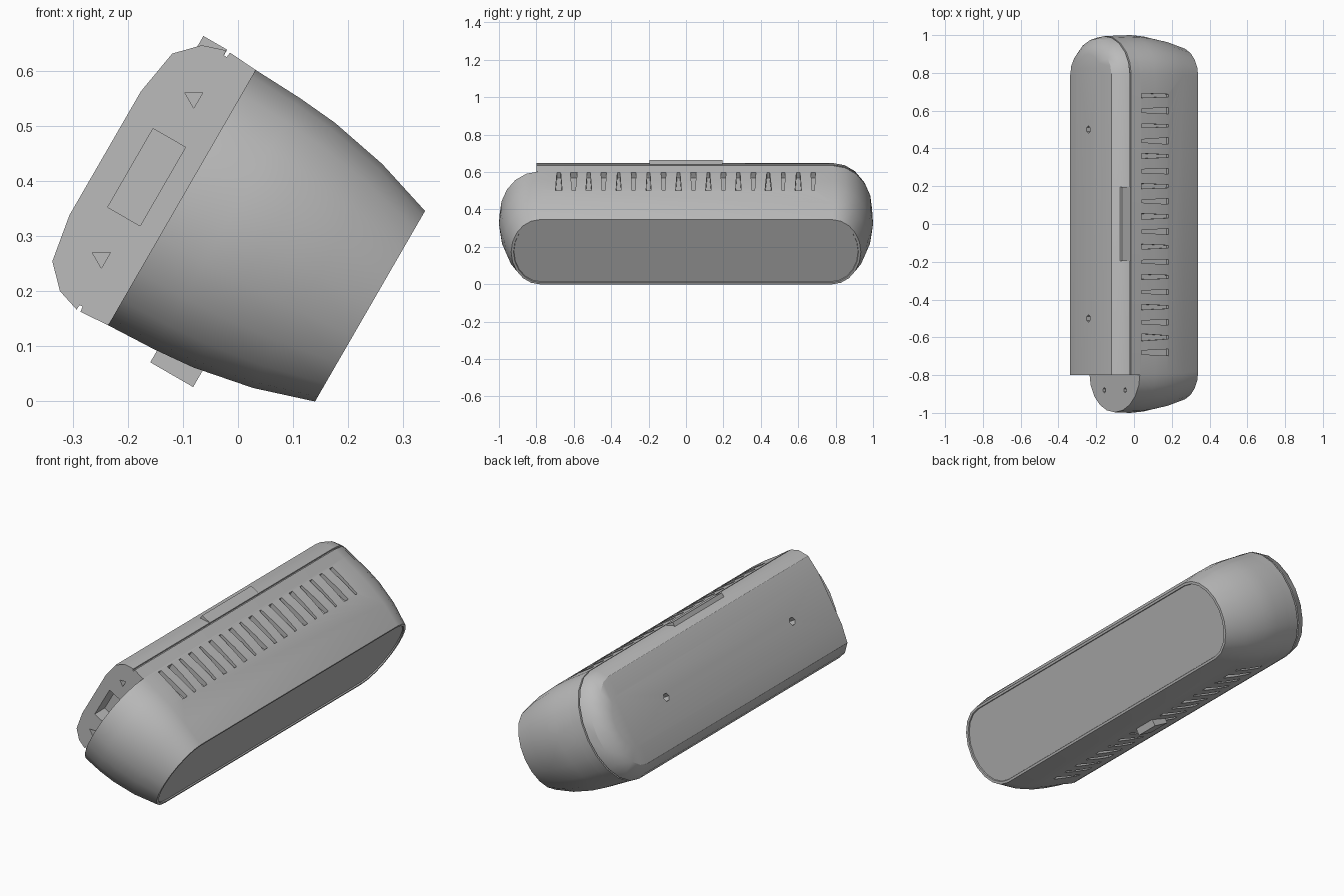
import bpy, bmesh, math, random
from mathutils import Matrix, Vector

random.seed(4)
if "Cube" in bpy.data.objects:
    bpy.data.objects.remove(bpy.data.objects["Cube"])

grey = bpy.data.materials.new("plain_grey")
grey.use_nodes = True
colour = (0.5, 0.5, 0.5, 1)
grey.diffuse_color = colour
grey.node_tree.nodes["Principled BSDF"].inputs["Base Color"].default_value = colour

# The case is modelled upright (x width, y length, z depth), then leaned over
LEAN = Matrix.Translation((0.24, 0, 0.1725)) @ Matrix.Rotation(math.radians(-60), 4, 'Y')
ARC = 10


def finish(bm, name):
    bmesh.ops.recalc_face_normals(bm, faces=bm.faces)
    mesh = bpy.data.meshes.new(name)
    bm.to_mesh(mesh)
    bm.free()
    mesh.materials.append(grey)
    obj = bpy.data.objects.new(name, mesh)
    bpy.context.collection.objects.link(obj)
    return obj


def outline(half_width, straight, length, flat_front=None):
    """Rounded-end plan; the front end can be cut off flat."""
    def end(sign):
        return [(sign * half_width * math.cos(math.pi * i / ARC),
                 sign * (straight + (length - straight) * math.sin(math.pi * i / ARC)))
                for i in range(ARC + 1)]
    if flat_front is None:
        return end(1) + end(-1)
    return end(1) + [(-half_width, flat_front), (half_width, flat_front)]


def loft(name, sections, flat_front=None):
    bm = bmesh.new()
    rings = []
    for z, half_width, straight, length in sections:
        pts = outline(half_width, straight, length, flat_front)
        rings.append([bm.verts.new((x, y, z)) for x, y in pts])
    for low, high in zip(rings, rings[1:]):
        for i in range(len(low)):
            j = (i + 1) % len(low)
            bm.faces.new((low[i], low[j], high[j], high[i]))
    bm.faces.new(rings[0])
    bm.faces.new(rings[-1])
    return finish(bm, name)


def add_box(bm, centre, size, taper=1.0):
    """Box whose y thickness is scaled by taper at its upper end."""
    made = bmesh.ops.create_cube(bm, size=1)["verts"]
    for v in made:
        if v.co.z > 0:
            v.co.y *= taper
        v.co = Vector(centre) + Vector(a * b for a, b in zip(v.co, size))


def add_pin(bm, centre, radius, depth, axis=None, sides=6):
    turn = Matrix.Rotation(math.pi / 2, 4, axis) if axis else Matrix.Identity(4)
    bmesh.ops.create_cone(bm, cap_ends=True, segments=sides, radius1=radius,
                          radius2=radius, depth=depth,
                          matrix=Matrix.Translation(centre) @ turn)


def carve(target, bm):
    cutter = finish(bm, "cutter")
    cutter.hide_render = True
    mod = target.modifiers.new("carve", 'BOOLEAN')
    mod.operation = 'DIFFERENCE'
    mod.solver = 'EXACT'
    mod.object = cutter
    bpy.context.view_layer.objects.active = target
    bpy.ops.object.modifier_apply(modifier=mod.name)
    bpy.data.objects.remove(cutter)


# Base shell: z, half width, straight half length, full half length
base = loft("base_shell", [
    (0.006, 0.180, 0.77, 0.91), (0.006, 0.187, 0.775, 0.92),
    (0.0, 0.189, 0.775, 0.922), (0.0, 0.200, 0.78, 0.935),
    (0.11, 0.235, 0.79, 0.970), (0.2225, 0.257, 0.79, 0.993),
    (0.30, 0.264, 0.79, 1.0), (0.395, 0.268, 0.79, 0.997)])

# Lid with a seam groove, crowned top and flat front
lid = loft("lid_shell", [
    (0.395, 0.268, 0.79, 0.997), (0.451, 0.272, 0.79, 0.995),
    (0.452, 0.262, 0.785, 0.985), (0.458, 0.262, 0.785, 0.985),
    (0.459, 0.272, 0.79, 0.995), (0.502, 0.258, 0.79, 0.982),
    (0.541, 0.218, 0.79, 0.94), (0.556, 0.130, 0.79, 0.90)], -0.8)

# Ventilation slits along both sides, and screw holes in the front ledge
cut = bmesh.new()
for side in (-1, 1):
    for i in range(18):
        y = (i - 8.5) * 0.08
        if i % 2:
            wide, taper = random.uniform(0.012, 0.018), random.uniform(1.5, 2.3)
        else:
            wide, taper = random.uniform(0.026, 0.036), random.uniform(0.4, 0.7)
        add_box(cut, (side * 0.265, y, 0.30), (0.06, wide, 0.17), taper)
    add_pin(cut, (side * 0.11, -0.88, 0.395), 0.014, 0.06)
carve(base, cut)

# Port recess and indicator holes in the front, screw holes in the lid top
cut = bmesh.new()
add_box(cut, (0, -0.8, 0.469), (0.165, 0.16, 0.068))
for side in (-1, 1):
    add_pin(cut, (side * 0.168, -0.8, 0.467), 0.019, 0.06, 'X', 3)
    add_pin(cut, (0, side * 0.5, 0.55), 0.02, 0.06)
carve(lid, cut)

# Slim latch on the upper side, small button on the lower side
bm = bmesh.new()
add_box(bm, (0.262, 0, 0.483), (0.024, 0.39, 0.05))
latch = finish(bm, "side_latch")
bm = bmesh.new()
add_box(bm, (-0.271, 0, 0.25), (0.034, 0.12, 0.09))
button = finish(bm, "side_button")

for obj in (base, lid, latch, button):
    obj.data.transform(LEAN)
    bpy.ops.object.select_all(action='DESELECT')
    obj.select_set(True)
    bpy.context.view_layer.objects.active = obj
    bpy.ops.object.shade_smooth_by_angle(angle=math.radians(30))
